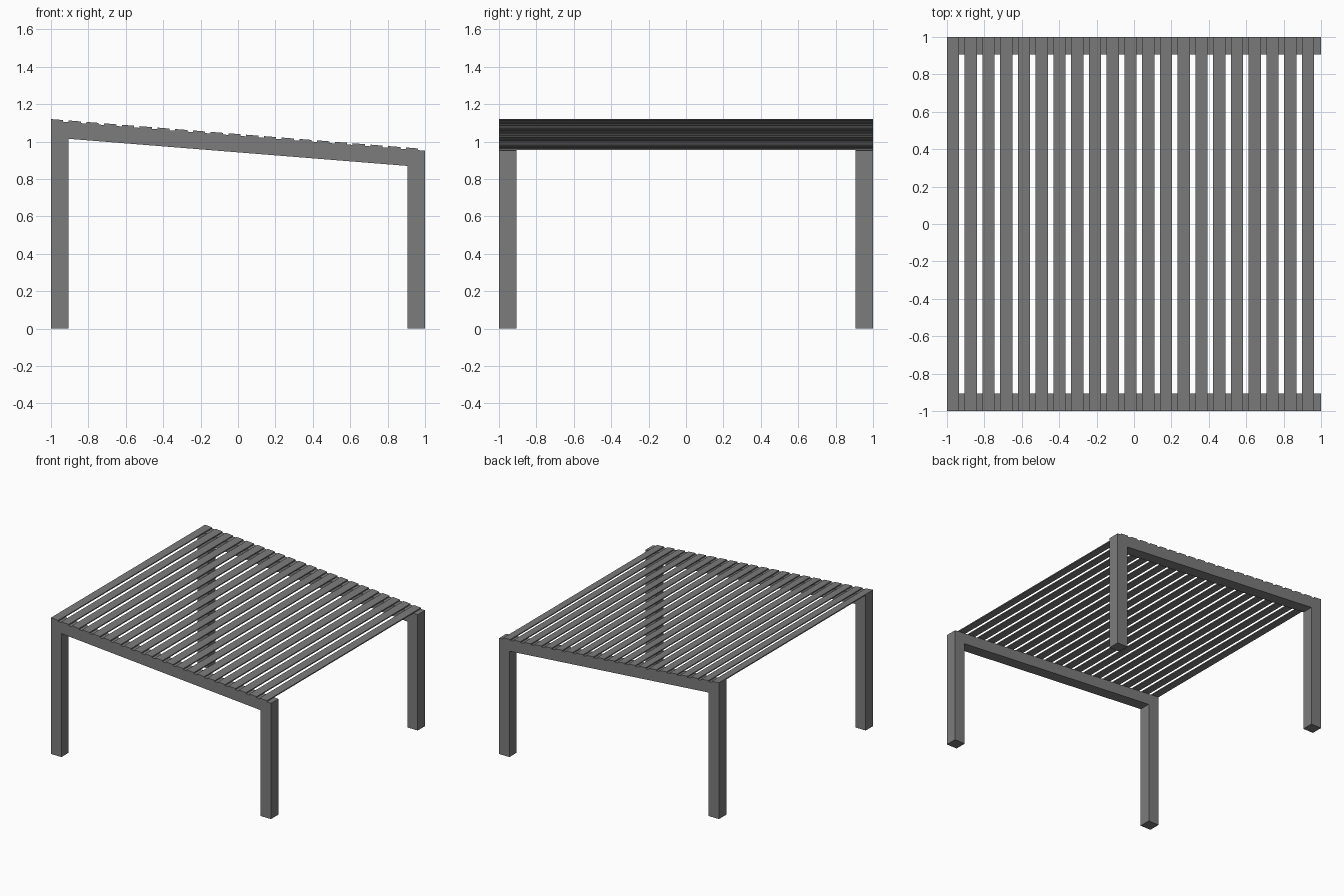
import bpy
import bmesh

if "Cube" in bpy.data.objects:
    bpy.data.objects.remove(bpy.data.objects["Cube"])

SLOPE = -0.08        # roof fall along x
BEAM_BOTTOM = 0.942  # heights at x = 0
BEAM_TOP = 1.031
SLAT_TOP = 1.040
W = 0.095            # post and beam width

metal = bpy.data.materials.new("dark grey metal")
metal.diffuse_color = (0.2, 0.2, 0.2, 1)
metal.use_nodes = True
metal.node_tree.nodes["Principled BSDF"].inputs["Base Color"].default_value = metal.diffuse_color


def block(name, x0, x1, y0, y1, bottom, top):
    """Box whose bottom and top heights are functions of x."""
    bm = bmesh.new()
    bmesh.ops.create_cube(bm, size=1)
    for v in bm.verts:
        x = x1 if v.co.x > 0 else x0
        y = y1 if v.co.y > 0 else y0
        v.co = (x, y, top(x) if v.co.z > 0 else bottom(x))
    mesh = bpy.data.meshes.new(name)
    bm.to_mesh(mesh)
    bm.free()
    mesh.materials.append(metal)
    obj = bpy.data.objects.new(name, mesh)
    bpy.context.collection.objects.link(obj)


def ground(x):
    return 0.0


def beam_bottom(x):
    return BEAM_BOTTOM + SLOPE * x


def beam_top(x):
    return BEAM_TOP + SLOPE * x


def slat_top(x):
    return SLAT_TOP + SLOPE * x


# Side beams and the posts under their ends
for side, y0 in (("front", -1), ("back", 1 - W)):
    block(f"{side}_beam", -1, 1, y0, y0 + W, beam_bottom, beam_top)
    for end, x0 in (("left", -1), ("right", 1 - W)):
        block(f"{side}_{end}_post", x0, x0 + W, y0, y0 + W, ground, beam_bottom)

# Roof slats
for i in range(21):
    x = -1 + i * 0.0949
    block(f"roof_slat_{i + 1}", x, x + 0.065, -1, 1, beam_top, slat_top)
